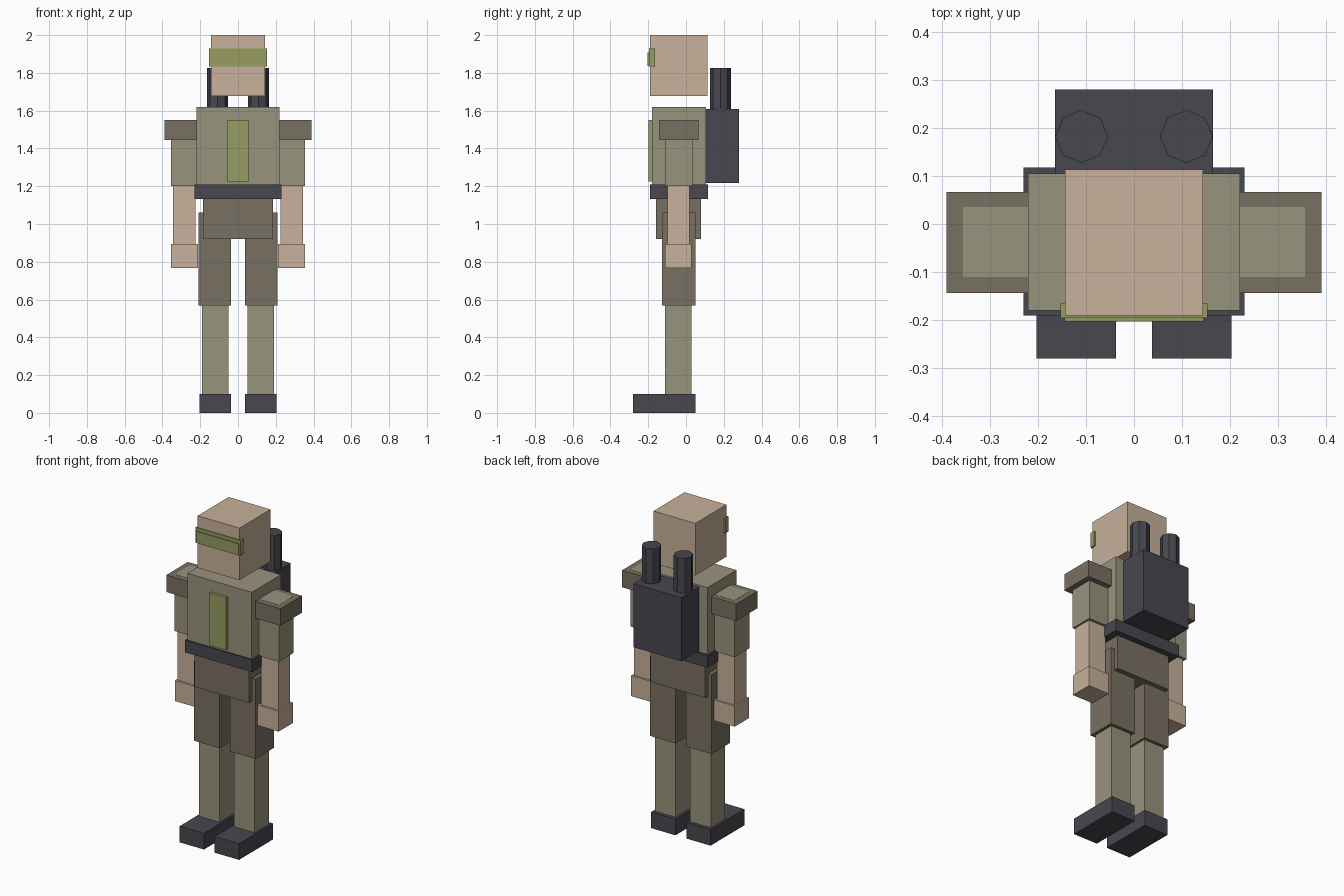
import bpy
import bmesh
from mathutils import Matrix, Vector

cube = bpy.data.objects.get("Cube")
if cube:
    bpy.data.objects.remove(cube, do_unlink=True)


def material(name, rgb):
    """Make a flat material from 8-bit sRGB values."""
    linear = [((c / 255 + 0.055) / 1.055) ** 2.4 for c in rgb]
    mat = bpy.data.materials.new(name)
    mat.use_nodes = True
    mat.diffuse_color = (*linear, 1)
    mat.node_tree.nodes["Principled BSDF"].inputs["Base Color"].default_value = (*linear, 1)
    return mat


skin = material("skin", (200, 177, 155))
khaki = material("khaki cloth", (153, 147, 125))
brown = material("brown cloth", (121, 112, 98))
dark = material("dark gear", (71, 71, 79))
green = material("olive green", (151, 158, 97))


def finish(name, bm, mat):
    mesh = bpy.data.meshes.new(name)
    bm.to_mesh(mesh)
    bm.free()
    mesh.materials.append(mat)
    bpy.context.collection.objects.link(bpy.data.objects.new(name, mesh))


def box(name, mat, x, y, z):
    """Box filling the given (low, high) ranges."""
    low, high = map(Vector, zip(x, y, z))
    bm = bmesh.new()
    bmesh.ops.create_cube(bm, size=1, matrix=Matrix.LocRotScale((low + high) / 2, None, high - low))
    finish(name, bm, mat)


def middle(name, mat, half, y, z):
    box(name, mat, (-half, half), y, z)


def pair(name, mat, x, y, z):
    box("left_" + name, mat, x, y, z)
    box("right_" + name, mat, (-x[1], -x[0]), y, z)


# Head and goggles
middle("head", skin, 0.143, (-0.19, 0.113), (1.678, 2.0))
middle("goggle_band", green, 0.153, (-0.196, -0.165), (1.835, 1.928))
middle("goggle_lens", green, 0.145, (-0.203, -0.19), (1.837, 1.908))

# Torso, chest strip, belt and hips
middle("torso", khaki, 0.22, (-0.18, 0.105), (1.2, 1.62))
middle("chest_strip", green, 0.056, (-0.198, -0.175), (1.226, 1.55))
middle("belt", dark, 0.23, (-0.19, 0.117), (1.133, 1.208))
middle("hips", brown, 0.186, (-0.16, 0.08), (0.92, 1.135))

# Arms
pair("shoulder_pad", brown, (0.18, 0.39), (-0.143, 0.067), (1.445, 1.55))
pair("upper_arm", khaki, (0.213, 0.356), (-0.11, 0.035), (1.2, 1.551))
pair("forearm", skin, (0.225, 0.344), (-0.098, 0.018), (0.89, 1.205))
pair("hand", skin, (0.212, 0.354), (-0.11, 0.03), (0.768, 0.895))

# Legs
pair("thigh", brown, (0.036, 0.21), (-0.128, 0.05), (0.568, 1.06))
pair("shin", khaki, (0.05, 0.191), (-0.11, 0.03), (0.095, 0.572))
pair("boot", dark, (0.037, 0.203), (-0.28, 0.05), (0, 0.1))

# Backpack with two eight-sided tubes
middle("backpack", dark, 0.164, (0.1, 0.28), (1.217, 1.61))
for side, sign in (("left", 1), ("right", -1)):
    bm = bmesh.new()
    bmesh.ops.create_cone(bm, cap_ends=True, segments=8, radius1=0.055, radius2=0.055,
                          depth=0.23, matrix=Matrix.Translation((sign * 0.109, 0.182, 1.711)))
    finish(side + "_pack_tube", bm, dark)
